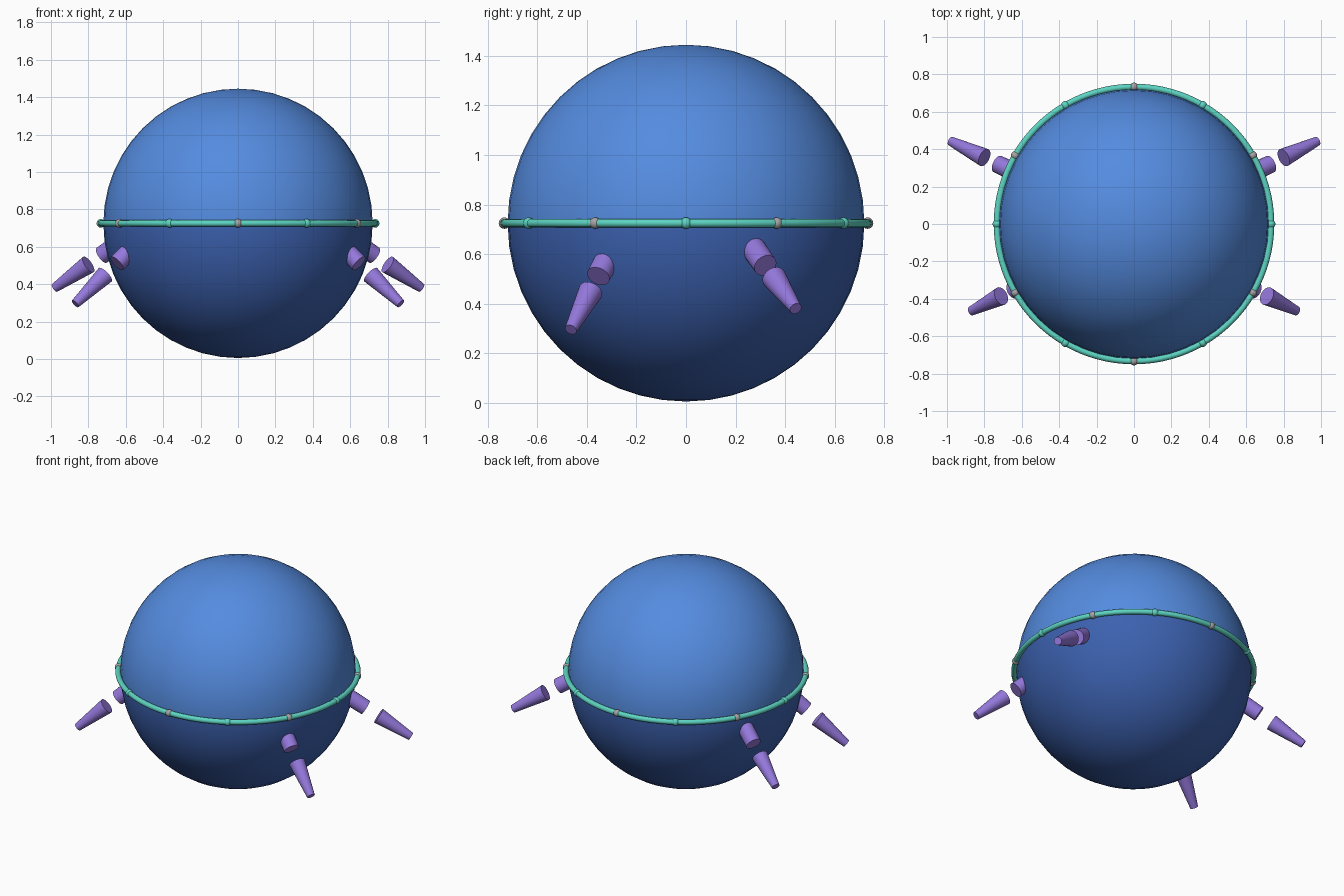
import bpy
from math import cos, sin, radians
from mathutils import Vector

cube = bpy.data.objects.get("Cube")
if cube:
    bpy.data.objects.remove(cube)


def material(name, color):
    m = bpy.data.materials.new(name)
    m.use_nodes = True
    m.diffuse_color = (*color, 1)
    m.node_tree.nodes["Principled BSDF"].inputs["Base Color"].default_value = (*color, 1)
    return m


SKY = material("sky blue", (0.09, 0.26, 0.74))
NAVY = material("deep blue", (0.045, 0.12, 0.43))
TEAL = material("teal", (0.11, 0.66, 0.54))
GREY = material("warm grey", (0.38, 0.37, 0.38))
PURPLE = material("purple", (0.30, 0.19, 0.72))

RADIUS = 0.72
MIDDLE = 0.725
RING = 0.733


def finish(name, *mats):
    ob = bpy.context.object
    ob.name = name
    for m in mats:
        ob.data.materials.append(m)
    bpy.ops.object.shade_smooth_by_angle(angle=radians(40))
    return ob


def tapered_rod(name, start, end, r1, r2):
    axis = end - start
    bpy.ops.mesh.primitive_cone_add(vertices=24, radius1=r1, radius2=r2,
                                    depth=axis.length, location=(start + end) / 2,
                                    rotation=axis.to_track_quat('Z', 'Y').to_euler())
    finish(name, PURPLE)


# Round body, lighter above the belt and darker below
bpy.ops.mesh.primitive_uv_sphere_add(segments=48, ring_count=24, radius=RADIUS,
                                     location=(0, 0, MIDDLE))
body = finish("body", SKY, NAVY)
for face in body.data.polygons:
    face.material_index = 1 if face.center.z < 0 else 0

# Belt ring with alternating studs
bpy.ops.mesh.primitive_torus_add(major_radius=RING, minor_radius=0.017,
                                 major_segments=96, minor_segments=12,
                                 location=(0, 0, MIDDLE))
finish("belt_ring", TEAL)
for i in range(12):
    a = radians(30 * i)
    bpy.ops.mesh.primitive_uv_sphere_add(segments=16, ring_count=10, radius=0.023,
                                         location=(RING * cos(a), RING * sin(a), MIDDLE))
    finish(f"belt_stud_{i + 1}", GREY if i % 2 else TEAL)

# Limbs: a stub at the body and a separate tapered lower part on the same axis
limbs = {"front": ((0.71, -0.385, 0.45), (0.87, -0.465, 0.295)),
         "back": ((0.80, 0.355, 0.505), (0.98, 0.443, 0.38))}
for place, (knee, tip) in limbs.items():
    for side, s in (("left", 1), ("right", -1)):
        a = Vector((knee[0] * s, *knee[1:]))
        b = Vector((tip[0] * s, *tip[1:]))
        d = (b - a).normalized()
        tapered_rod(f"{place}_{side}_lower_limb", a, b, 0.05, 0.025)
        tapered_rod(f"{place}_{side}_upper_limb", a - d * 0.24, a - d * 0.093, 0.05, 0.048)
